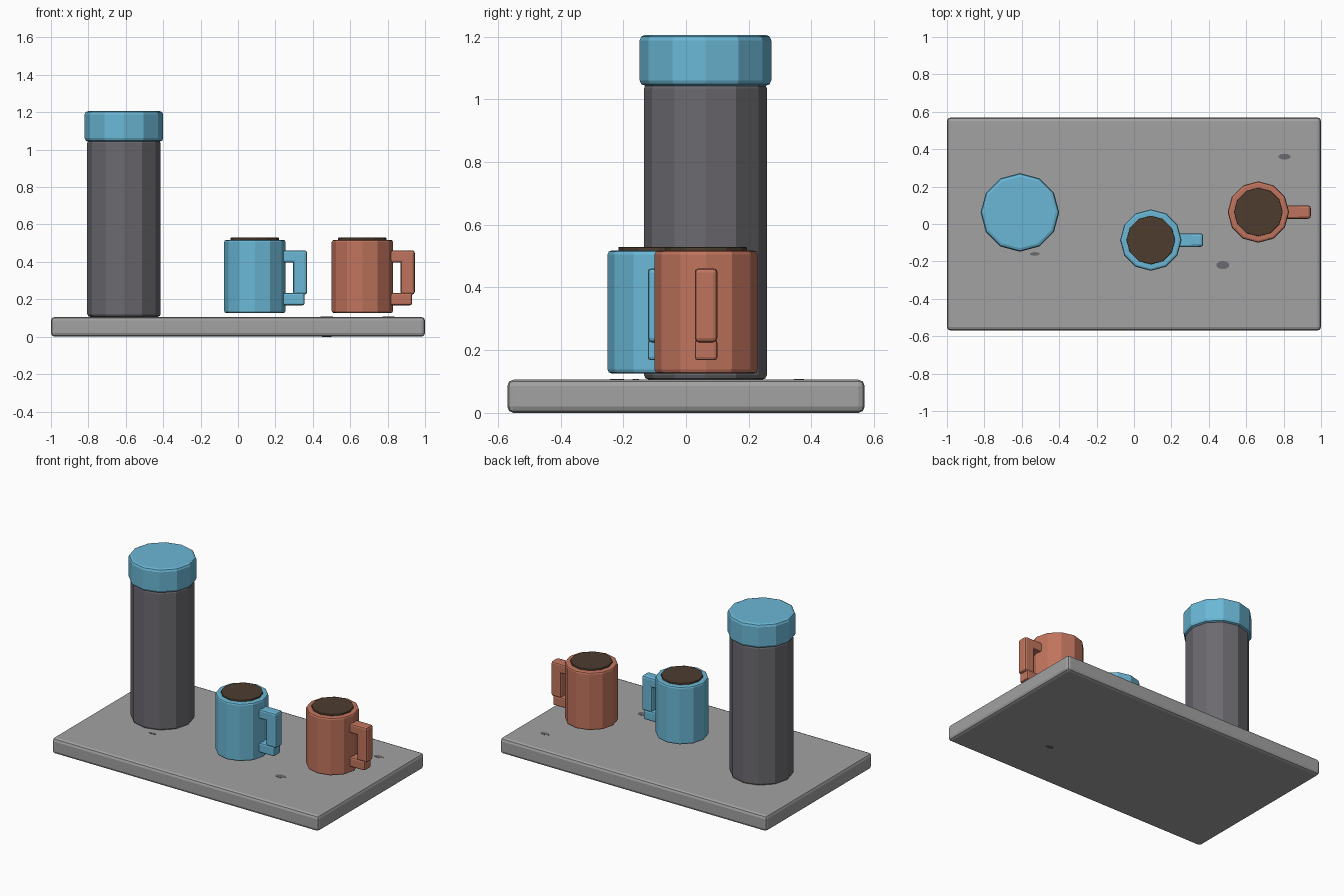
import bpy, math

if "Cube" in bpy.data.objects:
    bpy.data.objects.remove(bpy.data.objects["Cube"])


def material(name, r, g, b):
    m = bpy.data.materials.new(name)
    m.diffuse_color = (r, g, b, 1)
    m.use_nodes = True
    m.node_tree.nodes["Principled BSDF"].inputs["Base Color"].default_value = m.diffuse_color
    return m


BLUE = material("sky_blue", 0.145, 0.475, 0.67)
CLAY = material("terracotta", 0.53, 0.175, 0.11)
STEEL = material("dark_steel", 0.148, 0.142, 0.158)
STONE = material("tray_grey", 0.36, 0.36, 0.36)
COFFEE = material("coffee_brown", 0.075, 0.046, 0.028)


def finish(name, mat, bevel, segments):
    ob = bpy.context.object
    ob.name = name
    ob.data.materials.append(mat)
    if bevel:
        mod = ob.modifiers.new("edge", "BEVEL")
        mod.width = bevel
        mod.segments = segments
        mod.limit_method = "ANGLE"
        mod.angle_limit = math.radians(40)
    return ob


def box(name, mat, x, y, z, bevel=0.01, segments=2):
    """Box from (min, max) pairs."""
    bpy.ops.mesh.primitive_cube_add(size=1, location=[sum(p) / 2 for p in (x, y, z)])
    ob = bpy.context.object
    size = [p[1] - p[0] for p in (x, y, z)]
    for v in ob.data.vertices:
        v.co = [c * s for c, s in zip(v.co, size)]
    return finish(name, mat, bevel, segments)


def drum(name, mat, x, y, r, z0, z1, bevel=0.012, sides=12):
    """Upright prism with a corner pointing along x."""
    bpy.ops.mesh.primitive_cylinder_add(vertices=sides, radius=r, depth=z1 - z0,
                                        location=(x, y, (z0 + z1) / 2))
    return finish(name, mat, bevel, 2)


# Tray
box("tray", STONE, (-1, 1), (-0.57, 0.57), (0, 0.106), 0.02, 2)

# Worn flecks on the tray
for i, (x, y, w, h) in enumerate([(0.805, 0.36, 0.033, 0.016), (0.475, -0.22, 0.036, 0.022),
                                  (-0.53, -0.16, 0.026, 0.01)]):
    fleck = drum(f"tray_fleck_{i + 1}", STEEL, x, y, 1, 0.1, 0.1075, 0, 10)
    fleck.scale = (w, h, 1)
under = drum("tray_fleck_under", STEEL, 0.475, -0.23, 1, -0.001, 0.005, 0, 10)
under.scale = (0.026, 0.016, 1)

# Flask
drum("flask_body", STEEL, -0.61, 0.062, 0.196, 0.106, 1.05, 0.015)
drum("flask_lid", BLUE, -0.61, 0.062, 0.21, 1.043, 1.206, 0.018)


# Mugs, each with coffee and a three-piece handle
def mug(tag, mat, x, y):
    drum(tag + "_mug", mat, x, y, 0.164, 0.126, 0.518)
    drum(tag + "_coffee", COFFEE, x, y, 0.13, 0.505, 0.529, 0.003)
    width = (y - 0.036, y + 0.036)
    box(tag + "_handle_top", mat, (x + 0.12, x + 0.263), width, (0.397, 0.46))
    box(tag + "_handle_grip", mat, (x + 0.204, x + 0.28), width, (0.225, 0.462), 0.014)
    box(tag + "_handle_foot", mat, (x + 0.12, x + 0.265), width, (0.168, 0.234))


mug("blue", BLUE, 0.09, -0.086)
mug("clay", CLAY, 0.665, 0.064)
